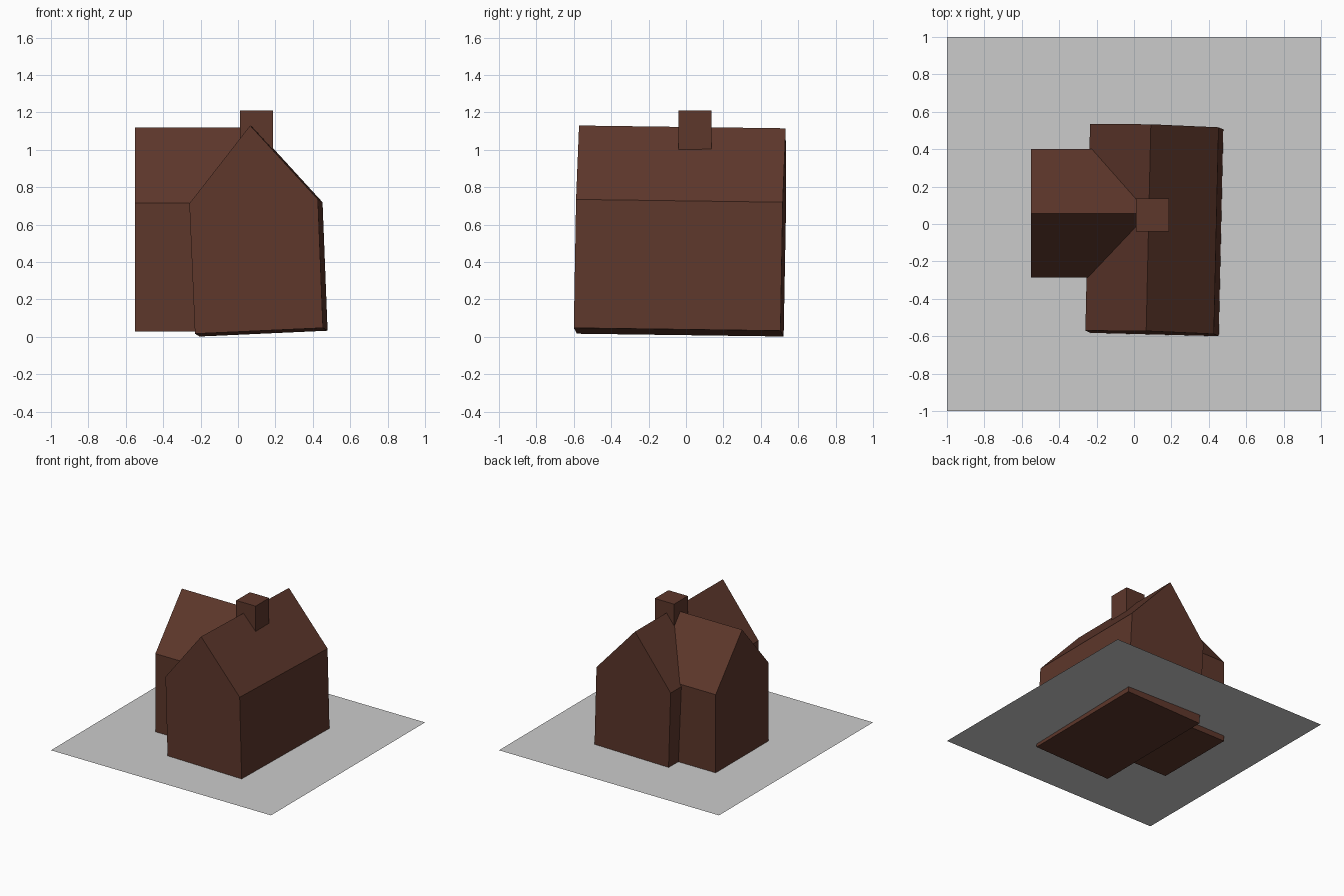
import bpy, bmesh
from mathutils import Vector

if "Cube" in bpy.data.objects:
    bpy.data.objects.remove(bpy.data.objects["Cube"])

brown = bpy.data.materials.new("dark_brown")
brown.diffuse_color = (0.11, 0.038, 0.024, 1)
brown.use_nodes = True
brown.node_tree.nodes["Principled BSDF"].inputs["Base Color"].default_value = brown.diffuse_color


def prism(name, profile, sweep, material=None):
    """Sweep a closed profile along a vector into a flat-faced solid."""
    bm = bmesh.new()
    face = bm.faces.new([bm.verts.new(p) for p in profile])
    if sweep:
        out = bmesh.ops.extrude_face_region(bm, geom=[face], use_keep_orig=True)
        moved = [g for g in out["geom"] if isinstance(g, bmesh.types.BMVert)]
        bmesh.ops.translate(bm, verts=moved, vec=Vector(sweep))
        bmesh.ops.recalc_face_normals(bm, faces=bm.faces)
    mesh = bpy.data.meshes.new(name)
    bm.to_mesh(mesh)
    bm.free()
    obj = bpy.data.objects.new(name, mesh)
    bpy.context.collection.objects.link(obj)
    if material:
        mesh.materials.append(material)
    return obj


# Ground sheet, which the house sinks slightly through
Z = 0.075
prism("ground_sheet", [(-1, -1, Z), (1, -1, Z), (1, 1, Z), (-1, 1, Z)], None)

# Main house: slightly tilted gable profile swept front to back
prism("main_house",
      [(-0.23, -0.583, 0.017), (0.454, -0.60, 0.048), (0.427, -0.588, 0.735),
       (0.065, -0.572, 1.13), (-0.26, -0.57, 0.713)],
      (0.025, 1.105, -0.015), brown)

# Side wing: upright gable profile swept into the main house
prism("side_wing",
      [(-0.55, y, z) for y, z in
       ((-0.287, 0.03), (0.40, 0.03), (0.40, 0.717), (0.057, 1.12), (-0.287, 0.717))],
      (0.64, 0, 0), brown)

# Square chimney on the ridge
prism("chimney",
      [(0.012, -0.04, 0.97), (0.188, -0.04, 0.97), (0.188, 0.137, 0.97), (0.012, 0.137, 0.97)],
      (0, 0, 0.24), brown)
